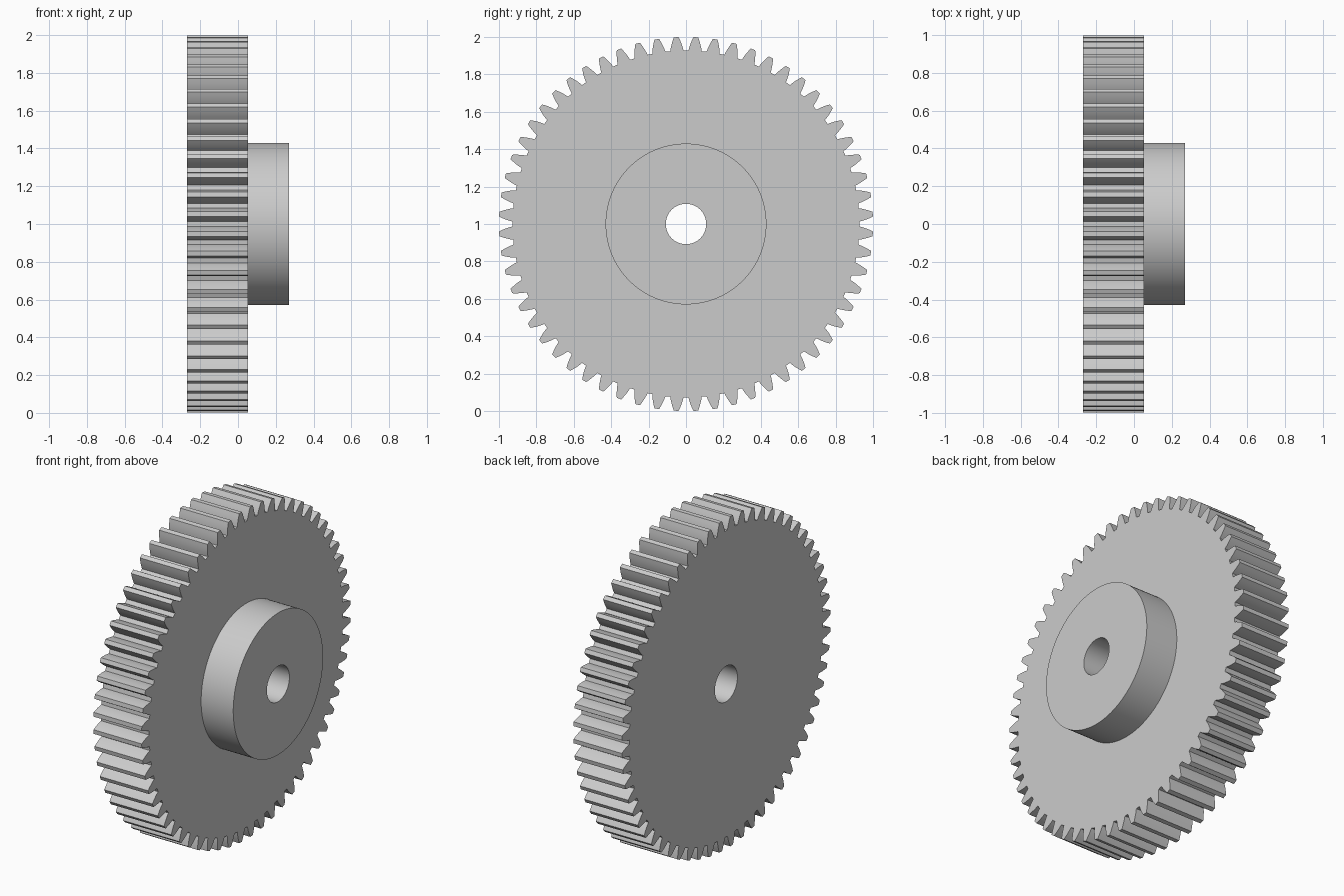
import bpy
import bmesh
from math import acos, atan2, cos, pi, radians, sin, sqrt, tan

if "Cube" in bpy.data.objects:
    bpy.data.objects.remove(bpy.data.objects["Cube"], do_unlink=True)

# Gear proportions
TEETH = 60
TIP = 1.0
MODULE = 2 * TIP / (TEETH + 2)
PITCH = MODULE * TEETH / 2
ROOT = PITCH - 1.25 * MODULE
BASE = PITCH * cos(radians(20))
HUB, BORE = 0.43, 0.108
X_BACK, X_FACE, X_HUB = -0.269, 0.054, 0.269
STEP = 2 * pi / TEETH
FLANK_POINTS = 5


def involute(angle):
    return tan(angle) - angle


def half_angle(radius):
    """Half the angular thickness of a tooth at a radius."""
    return pi / (2 * TEETH) + involute(radians(20)) - involute(acos(BASE / radius))


def tooth_profile():
    """Polar points of one tooth, root to tip to root."""
    radii = [ROOT + (TIP - ROOT) * i / (FLANK_POINTS - 1) for i in range(FLANK_POINTS)]
    rising = [(r, -half_angle(r)) for r in radii]
    return rising + [(r, -a) for r, a in reversed(rising)]


bm = bmesh.new()


def vert(x, radius, angle):
    return bm.verts.new((x, radius * sin(angle), radius * cos(angle) + 1))


def circle(x, radius):
    """Two vertices per tooth, lined up with the tooth roots."""
    return [vert(x, radius, (k // 2 + 0.5) * STEP + (k % 2 - 0.5) * STEP / 2)
            for k in range(2 * TEETH)]


def bridge(a, b):
    for i in range(len(a)):
        j = (i + 1) % len(a)
        bm.faces.new((a[i], a[j], b[j], b[i]))


def rim(x):
    """Toothed outline, its root vertices and the flat tooth ends."""
    outline, roots = [], []
    for t in range(TEETH):
        tooth = [vert(x, r, (t + 0.5) * STEP + a) for r, a in tooth_profile()]
        bm.faces.new(tooth)
        outline += tooth
        roots += [tooth[0], tooth[-1]]
    return outline, roots


# Toothed wheel
back_outline, back_roots = rim(X_BACK)
face_outline, face_roots = rim(X_FACE)
bridge(back_outline, face_outline)

# Back face, bore, hub end, hub wall and wheel face
rings = [back_roots, circle(X_BACK, BORE), circle(X_HUB, BORE),
         circle(X_HUB, HUB), circle(X_FACE, HUB), face_roots]
for inner, outer in zip(rings, rings[1:]):
    bridge(inner, outer)

bmesh.ops.recalc_face_normals(bm, faces=bm.faces)
mesh = bpy.data.meshes.new("spur_gear")
bm.to_mesh(mesh)
bm.free()
gear = bpy.data.objects.new("spur_gear", mesh)
bpy.context.collection.objects.link(gear)

# Plain grey metal
grey = bpy.data.materials.new("light_grey")
grey.use_nodes = True
colour = (0.6, 0.6, 0.6, 1)
grey.diffuse_color = colour
grey.node_tree.nodes["Principled BSDF"].inputs["Base Color"].default_value = colour
mesh.materials.append(grey)

# Smooth curved walls, crisp edges
bpy.ops.object.select_all(action="DESELECT")
gear.select_set(True)
bpy.context.view_layer.objects.active = gear
bpy.ops.object.shade_smooth_by_angle(angle=radians(30))
